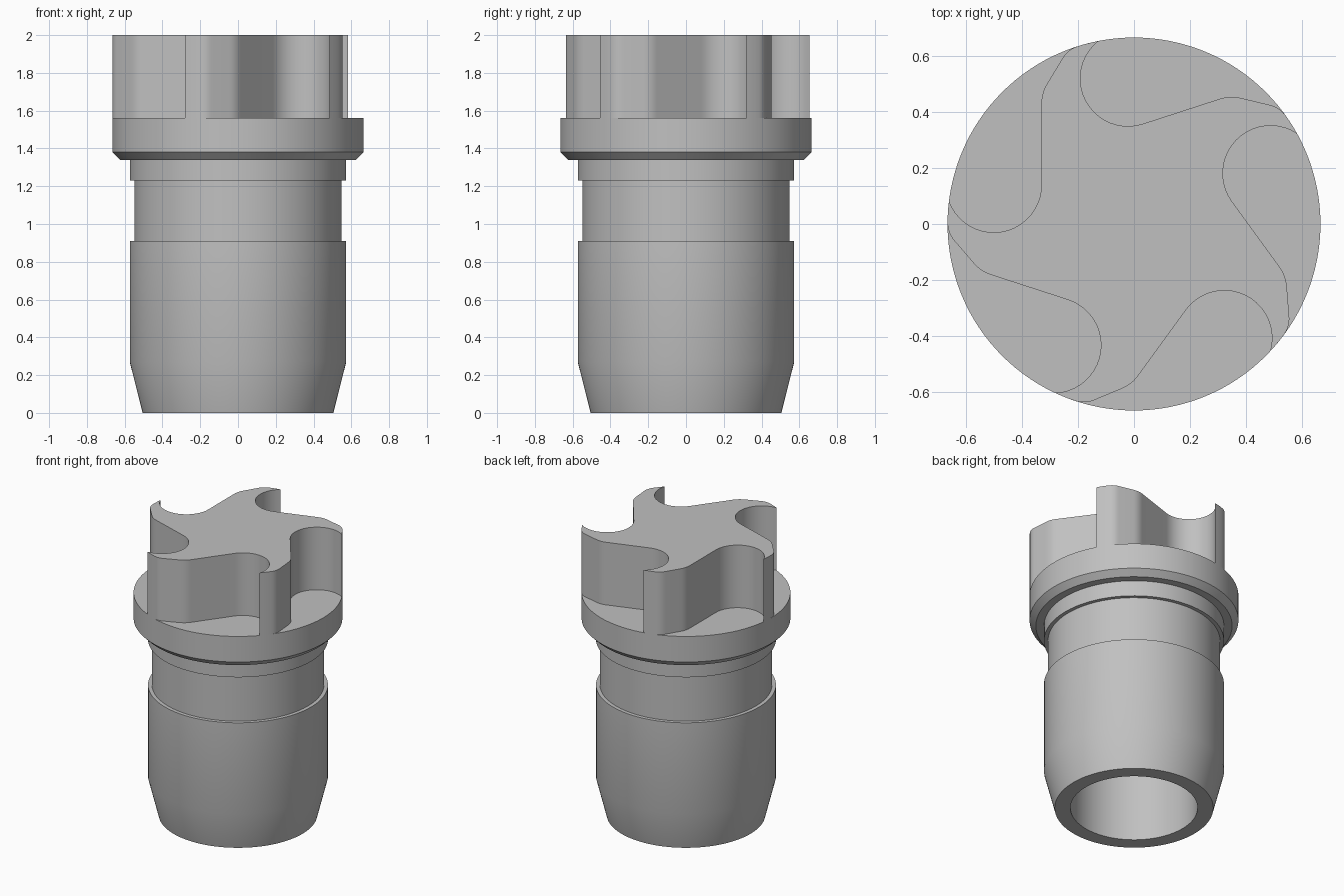
import bpy, bmesh
from math import cos, sin, radians, pi
from mathutils import Matrix, Vector

cube = bpy.data.objects.get("Cube")
if cube:
    bpy.data.objects.remove(cube, do_unlink=True)

gray = bpy.data.materials.new("plain gray")
gray.use_nodes = True
colour = (0.53, 0.53, 0.53, 1)
gray.diffuse_color = colour
gray.node_tree.nodes["Principled BSDF"].inputs["Base Color"].default_value = colour

RIM = 0.665       # flange and blade tip radius
FLANGE_TOP = 1.56


def finish(bm, name):
    """Turn a bmesh into a smooth object with sharp edges kept."""
    bmesh.ops.remove_doubles(bm, verts=bm.verts, dist=1e-4)
    bmesh.ops.recalc_face_normals(bm, faces=bm.faces)
    mesh = bpy.data.meshes.new(name)
    bm.to_mesh(mesh)
    bm.free()
    mesh.materials.append(gray)
    obj = bpy.data.objects.new(name, mesh)
    bpy.context.collection.objects.link(obj)
    bpy.ops.object.select_all(action="DESELECT")
    obj.select_set(True)
    bpy.context.view_layer.objects.active = obj
    bpy.ops.object.shade_smooth_by_angle(angle=radians(25))
    return obj


def lathe(name, profile, steps=128):
    """Revolve (radius, height) points about z."""
    bm = bmesh.new()
    verts = [bm.verts.new((r, 0, z)) for r, z in profile]
    edges = [bm.edges.new(pair) for pair in zip(verts, verts[1:])]
    bmesh.ops.spin(bm, geom=verts + edges, cent=(0, 0, 0), axis=(0, 0, 1),
                   angle=2 * pi, steps=steps)
    return finish(bm, name)


# Hollow stepped body with the chamfered flange
lathe("body_and_flange", [
    (0, 1.34), (0.405, 1.34), (0.405, 0), (0.505, 0),      # bore and bottom ring
    (0.573, 0.27), (0.573, 0.91), (0.548, 0.91),           # taper, lower sleeve
    (0.548, 1.23), (0.573, 1.23), (0.573, 1.34),           # neck and collar
    (0.625, 1.34), (RIM, 1.38), (RIM, FLANGE_TOP), (0, FLANGE_TOP)])


def quad_curve(a, b, c, n=6):
    """Rounded corner from a to c, pulled towards b."""
    a, b, c = Vector(a), Vector(b), Vector(c)
    return [a * (1 - t) ** 2 + b * 2 * t * (1 - t) + c * t * t
            for t in (i / n for i in range(n + 1))]


# One fifth of the impeller outline: hooked tip, straight wall, round pocket, rim
sector = quad_curve((-0.2, 0.634), (-0.237, 0.622), (-0.256, 0.589))
sector += quad_curve((-0.309, 0.502), (-0.33, 0.468), (-0.33, 0.43))
sector += [Vector((-0.5 + 0.17 * cos(radians(a)), 0.14 + 0.17 * sin(radians(a))))
           for a in range(0, -161, -8)]
sector += [Vector((RIM * cos(radians(a)), RIM * sin(radians(a)))) for a in (175, 177.5)]

# Five-bladed swirl on top
bm = bmesh.new()
outline = [Matrix.Rotation(k * 2 * pi / 5, 3, "Z") @ p.to_3d()
           for k in range(5) for p in sector]
base = bm.faces.new([bm.verts.new((p.x, p.y, FLANGE_TOP)) for p in outline])
top = bmesh.ops.extrude_face_region(bm, geom=[base], use_keep_orig=True)["geom"]
bmesh.ops.translate(bm, vec=(0, 0, 2 - FLANGE_TOP),
                    verts=[v for v in top if isinstance(v, bmesh.types.BMVert)])
finish(bm, "swirl_impeller")
